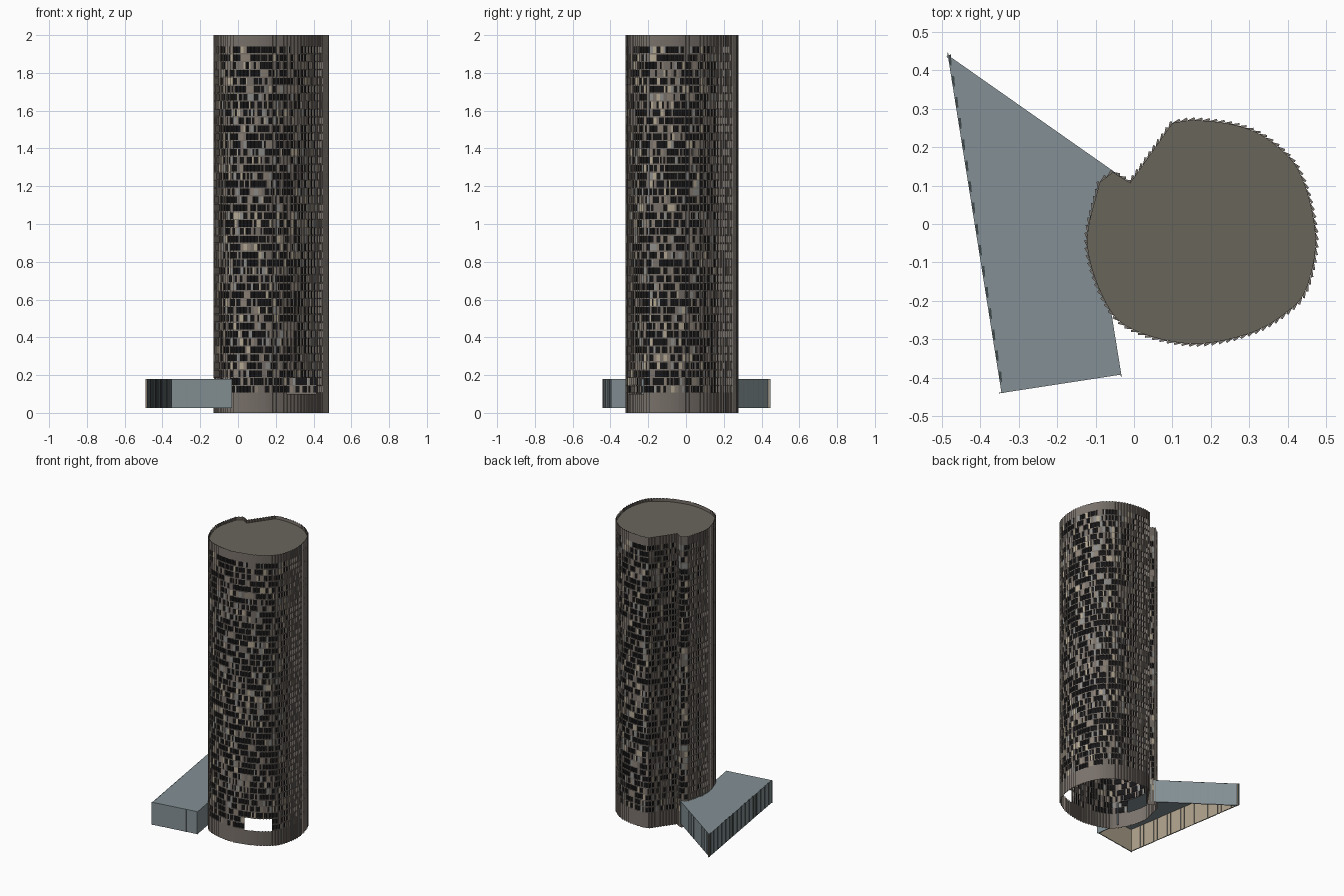
import bpy, bmesh, math, random
from mathutils import Vector

if "Cube" in bpy.data.objects:
    bpy.data.objects.remove(bpy.data.objects["Cube"])

random.seed(7)
UP = Vector((0, 0, 1))


def mat(name, rgb):
    m = bpy.data.materials.new(name)
    m.diffuse_color = (*rgb, 1)
    m.use_nodes = True
    m.node_tree.nodes["Principled BSDF"].inputs["Base Color"].default_value = m.diffuse_color
    return m


BROWN = mat("brown_stone", (.19, .165, .145))
TAUPE = mat("taupe_panel", (.26, .22, .18))
BEIGE = mat("beige_panel", (.45, .39, .29))
GREY = mat("grey_panel", (.27, .27, .26))
DARK = mat("dark_glass", (.008, .008, .009))
ROOF = mat("roof_grey", (.14, .13, .105))
SLATE = mat("slate_cladding", (.23, .28, .30))
TINT = mat("tinted_glass", (.05, .065, .07))
SAND = mat("sand_interior", (.45, .38, .28))


def make(name, bm, mats):
    me = bpy.data.meshes.new(name)
    bm.to_mesh(me)
    bm.free()
    for m in mats:
        me.materials.append(m)
    ob = bpy.data.objects.new(name, me)
    bpy.context.collection.objects.link(ob)
    return ob


def face(bm, pts, mi=0):
    f = bm.faces.new([bm.verts.new(p) for p in pts])
    f.material_index = mi


def wall(bm, a, b, z0, z1, mi=0):
    # upright quad, outward side to the left of a -> b
    face(bm, [b + UP * z0, a + UP * z0, a + UP * z1, b + UP * z1], mi)


def spline(ctrl, steps=12):
    p = [Vector((x, y, 0)) for x, y in ctrl]
    p = [2 * p[0] - p[1]] + p + [2 * p[-1] - p[-2]]
    out = []
    for a, b, c, d in zip(p, p[1:], p[2:], p[3:]):
        for i in range(steps):
            t = i / steps
            out.append(.5 * (2 * b + (c - a) * t + (2 * a - 5 * b + 4 * c - d) * t**2
                             + (3 * b - a - 3 * c + d) * t**3))
    return out + [p[-2]]


def resample(line, n):
    cum = [0]
    for a, b in zip(line, line[1:]):
        cum.append(cum[-1] + (b - a).length)
    out, k = [], 0
    for i in range(n + 1):
        s = cum[-1] * i / n
        while k < len(line) - 2 and cum[k + 1] < s:
            k += 1
        out.append(line[k].lerp(line[k + 1], (s - cum[k]) / (cum[k + 1] - cum[k])))
    return out


def left(a, b):
    d = (b - a).normalized()
    return Vector((-d.y, d.x, 0))


# Tower plan: round sweep (clockwise) closed by a V notch
SWEEP = [(.10, .263), (.16, .27), (.265, .257), (.35, .22), (.432, .133), (.473, -.03),
         (.45, -.165), (.40, -.228), (.30, -.285), (.15, -.312), (-.005, -.274),
         (-.076, -.2), (-.122, -.05), (-.09, .108)]
sweep = resample(spline(SWEEP), 84)
V = lambda x, y: Vector((x, y, 0))
plan = sweep[:-1]
for a, b, n in [(sweep[-1], V(-.055, .135), 2), (V(-.055, .135), V(-.01, .107), 3),
                (V(-.01, .107), sweep[0], 10)]:
    plan += [a.lerp(b, i / n) for i in range(n)]

ROWS, Z0, Z1, TOP = 44, .10, 1.94, 2.0
STEP = (Z1 - Z0) / ROWS
TOOTH, DEEP, BAR = .008, .006, .007
CENTRE = V(.175, -.022)


def window(bm, a, b, z0, z1, n):
    # recessed dark pane with reveals
    c, d = a - n * DEEP, b - n * DEEP
    wall(bm, c, d, z0, z1, 4)
    wall(bm, a, c, z0, z1)
    wall(bm, d, b, z0, z1)
    face(bm, [a + UP * z0, b + UP * z0, d + UP * z0, c + UP * z0][::-1])
    face(bm, [a + UP * z1, b + UP * z1, d + UP * z1, c + UP * z1])


def is_entrance(p):
    ang = math.degrees(math.atan2(p.y - CENTRE.y, p.x - CENTRE.x)) % 360
    return 288 < ang < 321 or 180 < ang < 208


# Tower facade: saw-tooth columns with random windows and panels
bm = bmesh.new()
for i, p in enumerate(plan):
    q = plan[(i + 1) % len(plan)]
    n = left(p, q)
    tip = q + n * TOOTH
    fn = left(p, tip)
    entrance = is_entrance((p + q) / 2)
    start = Z0 + 2 * STEP if entrance else Z0
    for lo, hi in [(0, Z0), (Z1, TOP)]:
        wall(bm, p, tip, lo, hi)
        wall(bm, tip, q, lo, hi)
    wall(bm, tip, q, start, Z1)
    for r in range(2 if entrance else 0, ROWS):
        z = Z0 + r * STEP
        wall(bm, p, tip, z, z + BAR)
        lo, hi = z + BAR, z + STEP
        panel = random.choices([0, 1, 2, 3], [3, 3, 2, 2])[0]
        kind = random.random()
        if kind < .45:
            window(bm, p, tip, lo, hi, fn)
        elif kind < .72:
            m = p.lerp(tip, random.choice([.35, .5, .65]))
            if random.random() < .5:
                window(bm, p, m, lo, hi, fn)
                wall(bm, m, tip, lo, hi, panel)
            else:
                wall(bm, p, m, lo, hi, panel)
                window(bm, m, tip, lo, hi, fn)
        else:
            wall(bm, p, tip, lo, hi, panel)
make("tower_facade", bm, [BROWN, TAUPE, BEIGE, GREY, DARK])

# Tower roof, a little below the parapet
bm = bmesh.new()
face(bm, [p + UP * 1.98 for p in reversed(plan)])
make("tower_roof", bm, [ROOF])

# Podium: wedge-shaped annex, open below, butting against the tower
A, B, C, D = V(-.485, .44), V(-.345, -.44), V(-.033, -.392), V(-.02, .114)
E = V(-.06, -.225)
bm = bmesh.new()
LOW, HIGH = .025, .18
for a, b, n, striped in [(E, C, 2, False), (C, B, 4, False), (B, A, 32, True), (A, D, 12, False)]:
    nn = left(a, b)
    for i in range(n):
        p, q = a.lerp(b, i / n), a.lerp(b, (i + 1) / n)
        tip = q - nn * .002
        wall(bm, p, tip, LOW, HIGH, 1 if striped and i % 2 else 0)
        wall(bm, tip, q, LOW, HIGH)
walls = make("podium_walls", bm, [SLATE, TINT, SAND, SAND])
mod = walls.modifiers.new("thickness", 'SOLIDIFY')
mod.thickness = .006
mod.offset = -1
mod.material_offset = 2

# Podium roof follows the tower's curve on its inner edge
bm = bmesh.new()
curve = [V(-.068, -.2), V(-.1, -.13), V(-.115, -.05), V(-.108, .03), V(-.085, .105), V(-.05, .128)]
ring = [A, B, C, E] + curve + [D]
face(bm, [p + UP * HIGH for p in ring])
make("podium_roof", bm, [SLATE])
